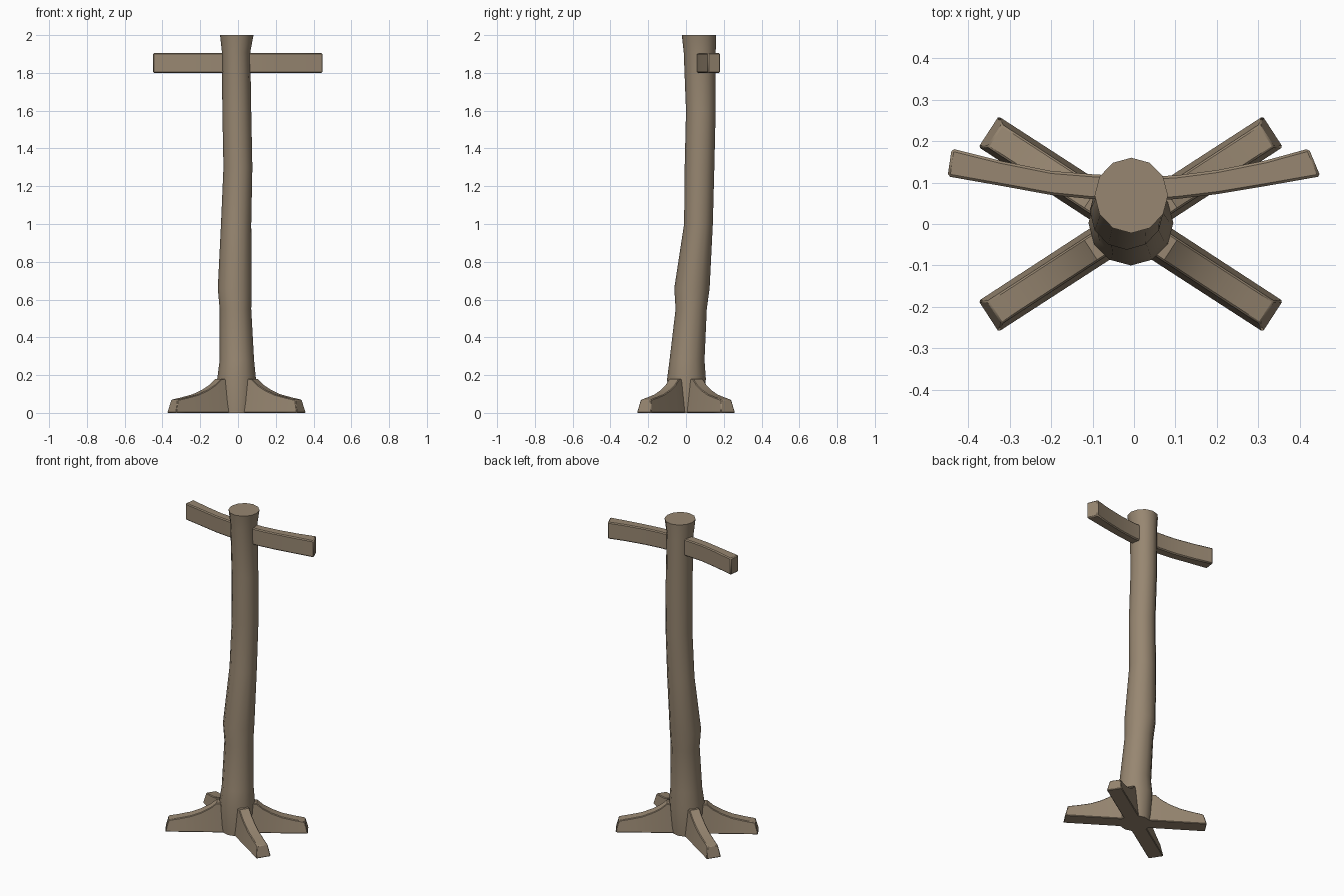
import bpy, bmesh, math
from mathutils import Vector

if "Cube" in bpy.data.objects:
    bpy.data.objects.remove(bpy.data.objects["Cube"])

wood = bpy.data.materials.new("weathered wood")
wood.diffuse_color = (0.31, 0.24, 0.165, 1)
wood.use_nodes = True
wood.node_tree.nodes["Principled BSDF"].inputs["Base Color"].default_value = wood.diffuse_color


def loft(name, rings, bevel=0.0, angle=35):
    """Skin a list of equal-length point rings and cap both ends."""
    bm = bmesh.new()
    vs = [[bm.verts.new(p) for p in r] for r in rings]
    n = len(rings[0])
    for a, b in zip(vs, vs[1:]):
        for i in range(n):
            j = (i + 1) % n
            bm.faces.new((a[i], a[j], b[j], b[i]))
    bm.faces.new(vs[0][::-1])
    bm.faces.new(vs[-1])
    bmesh.ops.recalc_face_normals(bm, faces=bm.faces)
    me = bpy.data.meshes.new(name)
    bm.to_mesh(me)
    bm.free()
    ob = bpy.data.objects.new(name, me)
    bpy.context.collection.objects.link(ob)
    me.materials.append(wood)
    if bevel:
        m = ob.modifiers.new("worn edges", 'BEVEL')
        m.width = bevel
        m.segments = 1
        m.limit_method = 'ANGLE'
        m.angle_limit = math.radians(50)
    bpy.ops.object.select_all(action='DESELECT')
    ob.select_set(True)
    bpy.context.view_layer.objects.active = ob
    bpy.ops.object.shade_smooth_by_angle(angle=math.radians(angle))
    return ob


# crooked trunk: z, then left/right x and front/back y of each ring
profile = [
    (0.00, -0.10, 0.085, -0.09, 0.09),
    (0.18, -0.11, 0.095, -0.10, 0.105),
    (0.28, -0.097, 0.085, -0.087, 0.098),
    (0.55, -0.097, 0.07, -0.055, 0.11),
    (0.66, -0.107, 0.072, -0.062, 0.125),
    (1.00, -0.09, 0.07, -0.01, 0.142),
    (1.30, -0.077, 0.076, -0.007, 0.15),
    (1.60, -0.083, 0.07, 0.0, 0.157),
    (1.91, -0.085, 0.065, -0.012, 0.157),
    (2.00, -0.095, 0.082, -0.022, 0.16),
]
SIDES = 12
rings = []
for z, x0, x1, y0, y1 in profile:
    rings.append([((x0 + x1) / 2 + (x1 - x0) / 2 * math.cos(t),
                   (y0 + y1) / 2 + (y1 - y0) / 2 * math.sin(t), z)
                  for t in (2 * math.pi * i / SIDES for i in range(SIDES))])
loft("trunk", rings, angle=40)

# four root-like feet: distance at bottom, distance at top, height
sections = [(0.03, 0.03, 0.18), (0.115, 0.115, 0.18), (0.15, 0.15, 0.15),
            (0.20, 0.20, 0.122), (0.26, 0.26, 0.098), (0.33, 0.33, 0.082),
            (0.41, 0.392, 0.07)]
for name, deg in (("foot_back_right", 33), ("foot_back_left", 147),
                  ("foot_front_left", 213), ("foot_front_right", 327)):
    a = math.radians(deg)
    d = Vector((math.cos(a), math.sin(a), 0))
    s = Vector((-d.y, d.x, 0))
    base = Vector((-0.008, 0, 0))
    up = Vector((0, 0, 1))
    loft(name, [[base + d * db - s * 0.045, base + d * db + s * 0.045,
                 base + d * dt + s * 0.032 + up * h,
                 base + d * dt - s * 0.032 + up * h]
                for db, dt, h in sections], bevel=0.004)

# bowed crossbar: front x, front y, back x, back y
bar = [(-0.45, 0.115, -0.44, 0.182), (-0.32, 0.092, -0.32, 0.152),
       (-0.20, 0.07, -0.20, 0.128), (-0.10, 0.06, -0.10, 0.12),
       (0.0, 0.056, 0.0, 0.114), (0.10, 0.06, 0.10, 0.117),
       (0.20, 0.072, 0.20, 0.13), (0.32, 0.092, 0.32, 0.154),
       (0.45, 0.115, 0.422, 0.182)]
loft("crossbar", [[(fx, fy, 1.8), (bx, by, 1.8), (bx, by, 1.905), (fx, fy, 1.905)]
                  for fx, fy, bx, by in bar], bevel=0.006)
